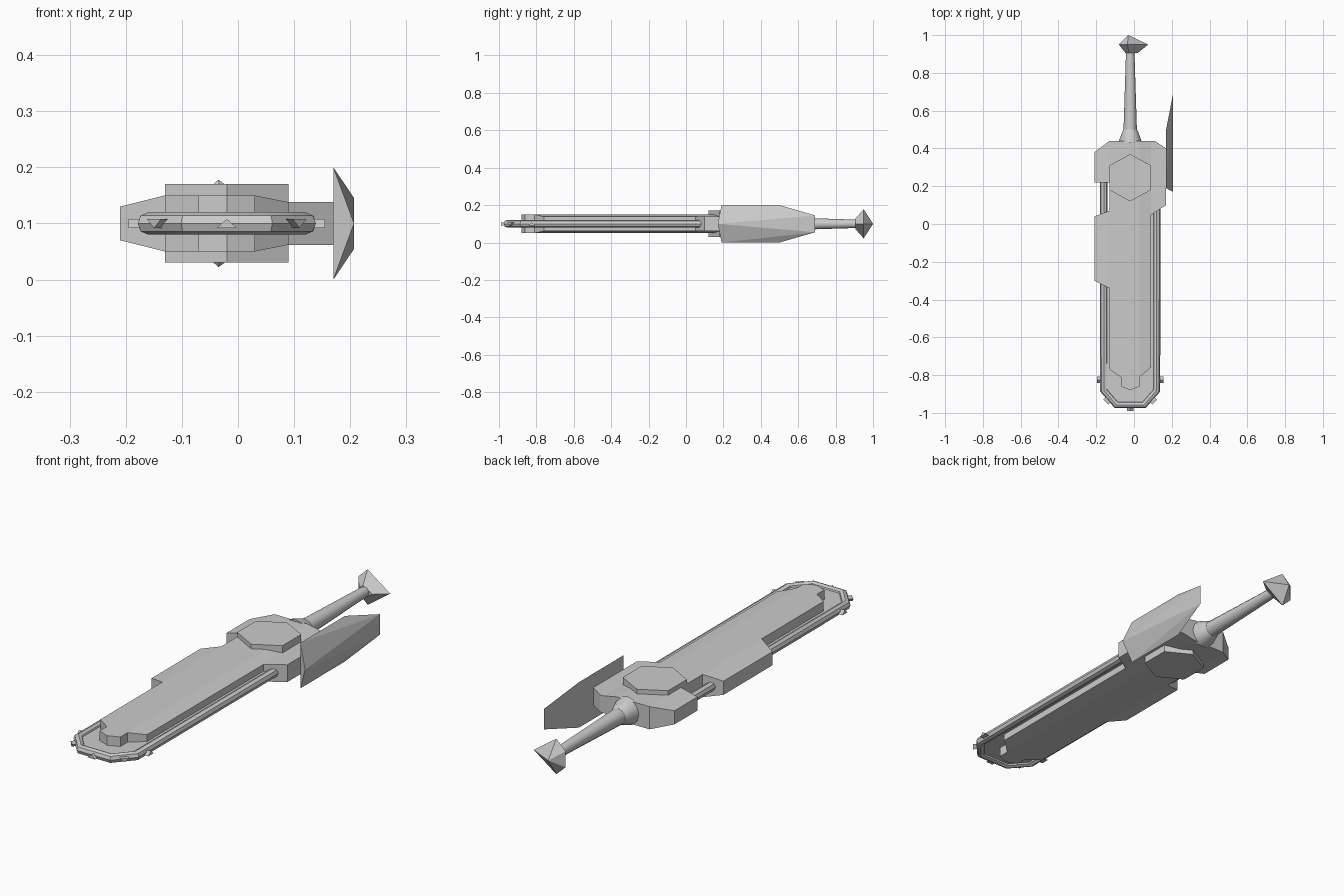
import bpy, bmesh, math
from mathutils import Vector

if "Cube" in bpy.data.objects:
    bpy.data.objects.remove(bpy.data.objects["Cube"])

CX, CZ = -0.02, 0.10          # long axis of the weapon

metal = bpy.data.materials.new("plain_grey")
metal.diffuse_color = (0.6, 0.6, 0.6, 1)
metal.use_nodes = True
metal.node_tree.nodes["Principled BSDF"].inputs["Base Color"].default_value = metal.diffuse_color


def finish(name, bm, smooth=False):
    bmesh.ops.recalc_face_normals(bm, faces=bm.faces)
    me = bpy.data.meshes.new(name)
    bm.to_mesh(me)
    bm.free()
    ob = bpy.data.objects.new(name, me)
    bpy.context.collection.objects.link(ob)
    me.materials.append(metal)
    if smooth:
        smooth_sharp(ob)
    return ob


def smooth_sharp(ob):
    bpy.ops.object.select_all(action='DESELECT')
    ob.select_set(True)
    bpy.context.view_layer.objects.active = ob
    bpy.ops.object.shade_smooth_by_angle(angle=math.radians(35))


def slab(name, panels):
    """Top panels of (x, y, half thickness), mirrored below and walled at the rim."""
    bm = bmesh.new()
    top, low = {}, {}
    for p in panels:
        for x, y, h in p:
            if (x, y) not in top:
                top[x, y] = bm.verts.new((x, y, CZ + h))
                low[x, y] = bm.verts.new((x, y, CZ - h))
        bm.faces.new([top[x, y] for x, y, h in p])
        bm.faces.new([low[x, y] for x, y, h in reversed(p)])
    pair = {top[k]: low[k] for k in top}
    for e in [e for e in bm.edges if e.is_boundary and e.verts[0] in pair]:
        a, b = e.verts
        bm.faces.new((a, b, pair[b], pair[a]))
    return finish(name, bm)


def flat(points, h):
    return [(x, y, h) for x, y in points]


def lathe(name, rings, sides):
    """Round part along y from (y, radius) rings."""
    bm = bmesh.new()
    loops = []
    for y, r in rings:
        loops.append([bm.verts.new((CX + r * math.cos(2 * math.pi * i / sides), y,
                                    CZ + r * math.sin(2 * math.pi * i / sides)))
                      for i in range(sides)])
    for a, b in zip(loops, loops[1:]):
        for i in range(sides):
            j = (i + 1) % sides
            bm.faces.new((a[i], a[j], b[j], b[i]))
    bm.faces.new(loops[0])
    bm.faces.new(loops[-1])
    return finish(name, bm, True)


# Blade body with guard: flat core, bevelled strip, side block and two sloped wings
T, S, W = 0.05, 0.038, 0.03
core = flat([(-.13, .44), (-.13, .22), (-.13, .07), (-.13, -.34), (-.13, -.77),
             (-.07, -.81), (-.07, -.86), (-.02, -.88), (.03, -.86), (.03, -.81),
             (.03, .44)], T)
strip = [(.03, .44, T), (.03, -.81, T), (.09, -.76, S), (.09, .05, S), (.09, .44, S)]
block = flat([(.09, .44), (.09, .05), (.17, .10), (.17, .40), (.11, .44)], S)
upper_wing = [(-.13, .44, T), (-.21, .38, W), (-.21, .22, W), (-.13, .22, T)]
lower_wing = [(-.13, .07, T), (-.21, .04, W), (-.21, -.30, W), (-.13, -.34, T)]
slab("blade_body", [core, strip, block, upper_wing, lower_wing])

# Hexagonal boss through the guard
slab("hex_boss", [flat([(-.02, .37), (-.13, .31), (-.13, .18), (-.02, .12),
                        (.09, .18), (.09, .31)], 0.07)])

# Thin web between the rail and the blade
slab("rail_web", [flat([(-.155, .05), (-.155, -.87), (-.095, -.945), (.055, -.945),
                        (.115, -.87), (.115, .05)], 0.008)])

# Rail looping round the blade tip
cu = bpy.data.curves.new("edge_rail", 'CURVE')
cu.dimensions = '3D'
cu.bevel_depth = 0.02
cu.bevel_resolution = 2
cu.use_fill_caps = True
path = [(-.16, .25), (-.16, -.88), (-.093, -.957), (.053, -.957), (.12, -.88), (.12, .12)]
sp = cu.splines.new('POLY')
sp.points.add(len(path) - 1)
for pt, (x, y) in zip(sp.points, path):
    pt.co = (x, y, CZ, 1)
rail = bpy.data.objects.new("edge_rail", cu)
bpy.context.collection.objects.link(rail)
cu.materials.append(metal)
bpy.context.view_layer.objects.active = rail
rail.select_set(True)
bpy.ops.object.convert(target='MESH')
smooth_sharp(bpy.context.view_layer.objects.active)

# Small triangular teeth round the tip: root position, outward direction, apex up or down
teeth = [(-.17, -.825, -1, 0, 1), (.13, -.825, 1, 0, 1), (-.125, -.918, -.7, -.7, -1),
         (.085, -.918, .7, -.7, -1), (-.02, -.965, 0, -1, 1)]
for i, (x, y, dx, dy, up) in enumerate(teeth):
    bm = bmesh.new()
    out, side = Vector((dx, dy, 0)).normalized(), Vector((-dy, dx, 0)).normalized()
    ends = []
    for d in (0, 0.025 if dy in (0, -1) else 0.035):
        c = Vector((x, y, CZ)) + out * d
        ends.append([bm.verts.new(c + side * s + Vector((0, 0, z * up)))
                     for s, z in ((-.018, -.008), (.018, -.008), (0, .008))])
    a, b = ends
    bm.faces.new(a)
    bm.faces.new(b)
    for k in range(3):
        j = (k + 1) % 3
        bm.faces.new((a[k], a[j], b[j], b[k]))
    finish("tooth_%d" % (i + 1), bm)

# Grip with flared collar
lathe("collar", [(.43, .06), (.445, .058), (.49, .041), (.50, .036)], 12)
lathe("grip", [(.48, .036), (.92, .022)], 12)

# Pommel: uneven five-sided double cone
bm = bmesh.new()
rim = [(.075, .10), (-.035, .178), (-.08, .135), (-.08, .065), (-.035, .022)]
mid = [bm.verts.new((x, .95, z)) for x, z in rim]
base = [bm.verts.new((CX + (x - CX) * .42, .905, CZ + (z - CZ) * .35)) for x, z in rim]
tip = bm.verts.new((-.03, 1.0, CZ))
bm.faces.new(base)
for i in range(5):
    j = (i + 1) % 5
    bm.faces.new((base[i], base[j], mid[j], mid[i]))
    bm.faces.new((mid[i], mid[j], tip))
finish("pommel", bm)

# Side shield: flat inner face, bulging outer face
bm = bmesh.new()
bm.verts.new((.207, .17, CZ))
for s in (-1, 1):
    for x, y, z in ((.17, .19, .10), (.17, .50, .10), (.207, .69, .045)):
        bm.verts.new((x, y, CZ + s * z))
bmesh.ops.convex_hull(bm, input=bm.verts)
finish("side_shield", bm)
